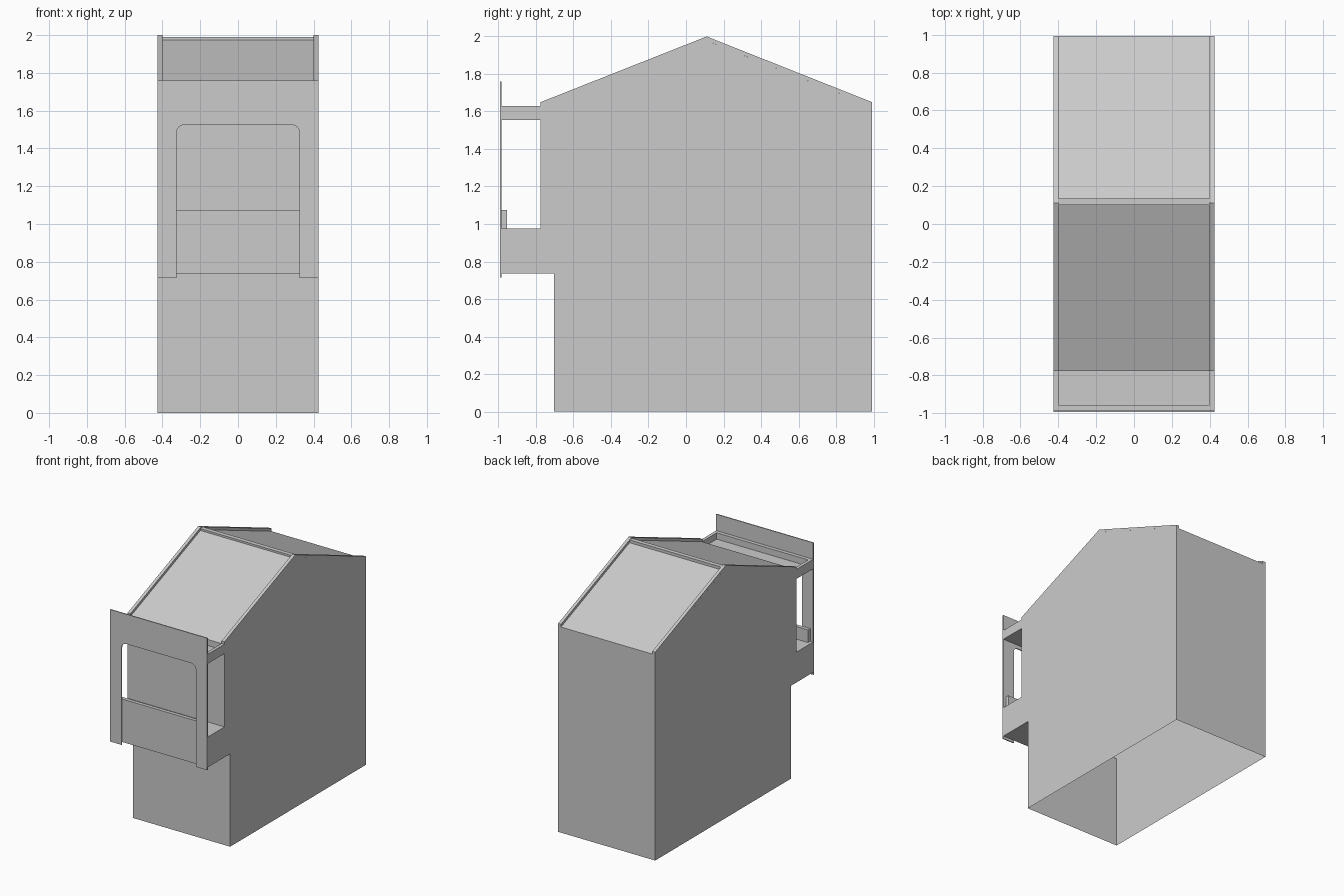
import bpy, bmesh, math

if "Cube" in bpy.data.objects:
    bpy.data.objects.remove(bpy.data.objects["Cube"])

W, IN = 0.425, 0.40          # outer and inner half widths
YB, YW, YF = 0.992, -0.775, -0.984   # back wall, front wall, balcony front
RIDGE, EAVE, DEPTH = 0.11, 1.65, 0.022


def prism(name, pts, axis, a, b, open_bottom=False):
    """Extrude a 2D outline along an axis (the other two axes keep x, y, z order)."""
    def co(p, t):
        v = list(p)
        v.insert("xyz".index(axis), t)
        return v
    bm = bmesh.new()
    lo = [bm.verts.new(co(p, a)) for p in pts]
    hi = [bm.verts.new(co(p, b)) for p in pts]
    bm.faces.new(lo)
    bm.faces.new(hi[::-1])
    n = len(pts)
    for i in range(n):
        j = (i + 1) % n
        bm.faces.new((lo[j], lo[i], hi[i], hi[j]))
    bmesh.ops.recalc_face_normals(bm, faces=bm.faces)
    if open_bottom:
        floor = [f for f in bm.faces if all(abs(v.co.z) < 1e-5 for v in f.verts)]
        bmesh.ops.delete(bm, geom=floor, context='FACES')
    me = bpy.data.meshes.new(name)
    bm.to_mesh(me)
    bm.free()
    ob = bpy.data.objects.new(name, me)
    bpy.context.collection.objects.link(ob)
    return ob


def rect(u0, u1, v0, v1):
    return [(u0, v0), (u1, v0), (u1, v1), (u0, v1)]


# House shell, open underneath, with sunken roof slopes and a flat ridge strip
low = EAVE - DEPTH
prism("house_shell", [
    (-0.705, 0), (-0.705, 0.735), (YF, 0.735), (YF, 0.975), (YW, 0.975),
    (YW, low), (0.10, 1.975), (0.10, 1.99), (0.135, 1.99), (0.135, 1.968),
    (YB, low), (YB, 0)], 'x', -W, W, open_bottom=True)

# Raised gable edges on both sides of the roof
gable = [(YW, low), (YW, EAVE), (RIDGE, 2.0), (YB, EAVE), (YB, low), (RIDGE, 2.0 - DEPTH)]
for side, s in (("left", -1), ("right", 1)):
    prism(f"gable_edge_{side}", gable, 'x', s * IN, s * W)

# Balcony canopy: thin slab with a raised rim on three sides
prism("canopy_slab", rect(-W, W, YF, YW), 'z', 1.555, 1.58)
prism("canopy_rim", [(-W, YW), (-W, YF), (W, YF), (W, YW), (IN, YW),
                     (IN, -0.955), (-IN, -0.955), (-IN, YW)], 'z', 1.58, 1.63)

# Balcony parapet
prism("balcony_parapet", rect(-IN, IN, YF, -0.955), 'z', 0.975, 1.075)

# Thin front frame with a round-cornered opening
R, HW, TOP = 0.04, 0.325, 1.525
right = [(HW - R + R * math.cos(a), TOP - R + R * math.sin(a))
         for a in (math.radians(15 * i) for i in range(7))]
arch = right + [(-x, z) for x, z in reversed(right)]
prism("front_frame", [(-W, 0.715), (-W, 1.76), (W, 1.76), (W, 0.715), (HW, 0.715)]
      + arch + [(-HW, 0.715)], 'y', -0.992, YF)
